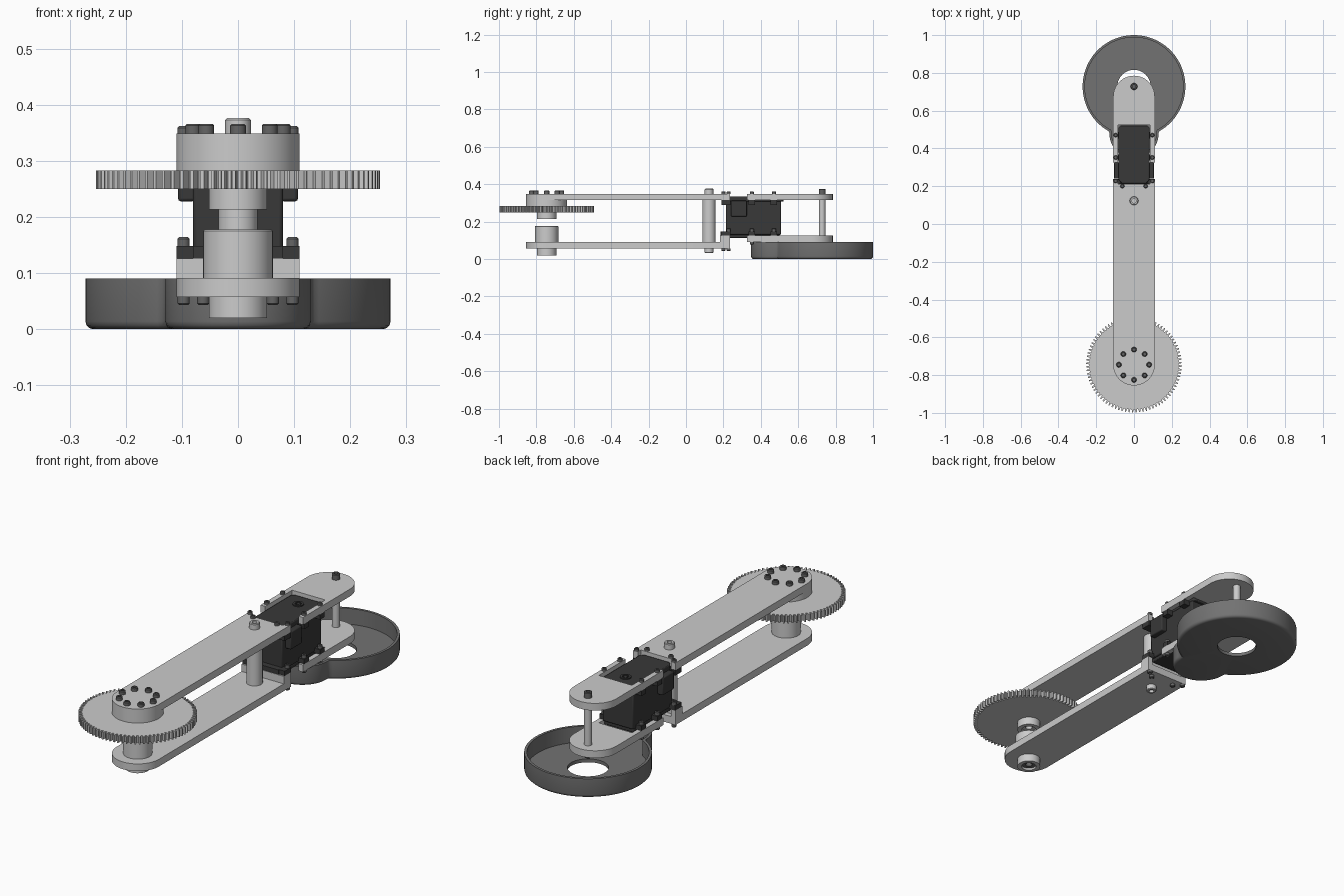
import bpy, bmesh
from math import sin, cos, pi, sqrt

if "Cube" in bpy.data.objects:
    bpy.data.objects.remove(bpy.data.objects["Cube"])


def material(name, v):
    m = bpy.data.materials.new(name)
    m.diffuse_color = (v, v, v, 1)
    m.use_nodes = True
    m.node_tree.nodes["Principled BSDF"].inputs["Base Color"].default_value = m.diffuse_color
    return m


RUBBER = material("dark_grey", 0.17)
BLACK = material("black_plastic", 0.04)
STEEL = material("dark_steel", 0.13)


def finish(name, bm, mat=None, bevel=0):
    bmesh.ops.recalc_face_normals(bm, faces=bm.faces)
    me = bpy.data.meshes.new(name)
    bm.to_mesh(me)
    bm.free()
    me.shade_smooth()
    me.set_sharp_from_angle(angle=0.6)
    ob = bpy.data.objects.new(name, me)
    bpy.context.collection.objects.link(ob)
    if mat:
        me.materials.append(mat)
    if bevel:
        b = ob.modifiers.new("bevel", 'BEVEL')
        b.width, b.segments = bevel, 2
    return ob


def loft(name, rings, closed=False, mat=None, bevel=0):
    """Skin matching rings of points; closed joins last to first, otherwise ends are capped."""
    bm = bmesh.new()
    vs = [[bm.verts.new(p) for p in r] for r in rings]
    n = len(vs[0])
    pairs = list(zip(vs, vs[1:])) + ([(vs[-1], vs[0])] if closed else [])
    for a, b in pairs:
        for i in range(n):
            j = (i + 1) % n
            bm.faces.new((a[i], a[j], b[j], b[i]))
    if not closed:
        bm.faces.new(vs[0])
        bm.faces.new(vs[-1])
    return finish(name, bm, mat, bevel)


def lathe(name, y, prof, x=0, n=40, closed=False, mat=None):
    rings = [[(x + r * cos(2 * pi * i / n), y + r * sin(2 * pi * i / n), z)
              for i in range(n)] for r, z in prof]
    return loft(name, rings, closed, mat)


def plate(name, pts, z0, z1, mat=None, bevel=0):
    return loft(name, [[(x, y, z) for x, y in pts] for z in (z0, z1)], mat=mat, bevel=bevel)


def box(name, x0, x1, y0, y1, z0, z1, mat=None, bevel=0):
    return plate(name, [(x0, y0), (x1, y0), (x1, y1), (x0, y1)], z0, z1, mat, bevel)


def screw(name, x, y, z, r, h, mat=STEEL):
    """Socket head screw seated at z; negative h points down."""
    s = 1 if h > 0 else -1
    lathe(name, y, [(r, z), (r, z + h - s * .003), (r - .003, z + h), (r * .5, z + h),
                    (r * .5, z + h * .4)], x, 24, mat=mat)


def arc(cy, r, a0, a1, n=28):
    return [(r * cos(a0 + (a1 - a0) * i / n), cy + r * sin(a0 + (a1 - a0) * i / n))
            for i in range(n + 1)]


W, N = 0.11, 0.086
HUB, POST, ROD = -0.745, 0.123, 0.728

# Long front arms, upper one notched for the motor
front_end = arc(HUB, W, pi, 2 * pi)
plate("upper_arm", front_end + [(W, .235), (N, .235), (N, .212), (-N, .212), (-N, .235), (-W, .235)],
      .315, .349)
plate("lower_arm", front_end + [(W, .235), (-W, .235)], .057, .091)
box("lower_arm_step", -W, W, .183, .212, .091, .126)
for s in (-1, 1):
    box("lower_arm_lug", min(s * N, s * W), max(s * N, s * W), .212, .235, .091, .126)

# Rear fork plates
fork = arc(.675, W, 0, pi) + [(-W, .325), (-N, .325), (-N, .525), (N, .525), (N, .325), (W, .325)]
plate("upper_fork", fork, .315, .349)
plate("lower_fork", fork, .092, .126)

# Spacer post and rear rod with end screws
lathe("spacer_post", POST, [(.035, .091), (.035, .315)])
lathe("rear_rod", ROD, [(.017, .126), (.017, .315)])
screw("post_top_screw", 0, POST, .349, .023, .027, None)
screw("post_bottom_screw", 0, POST, .057, .023, -.025, None)
screw("rod_top_screw", 0, ROD, .349, .018, .026)
screw("rod_bottom_screw", 0, ROD, .092, .018, -.026)

# Gear, its hub disc and bearings
T = 84
outline = []
for i in range(T):
    for f, r in ((0, .236), (.3, .237), (.45, .253), (.75, .253), (.9, .237)):
        a = 2 * pi * (i + f) / T
        outline.append((r * cos(a), HUB + r * sin(a)))
plate("gear", outline, .25, .283)
lathe("hub_disc", HUB, [(W, .283), (W, .315)], n=56)
lathe("gear_boss", HUB, [(.052, .25), (.052, .213), (.032, .213), (.032, .25)], closed=True)
lathe("gear_boss_core", HUB, [(.032, .25), (.032, .225), (.015, .225), (.015, .25)])
lathe("lower_bearing", HUB, [(.062, .091), (.062, .175), (.059, .178), (.035, .178), (.035, .091)],
      closed=True)
lathe("lower_flange", HUB, [(.052, .057), (.052, .02), (.033, .02), (.033, .057)], closed=True)
lathe("lower_flange_core", HUB, [(.033, .057), (.033, .03), (.015, .03), (.015, .057)], mat=STEEL)
for i in range(8):
    a = i * pi / 4
    screw("hub_screw", .08 * cos(a), HUB + .08 * sin(a), .349, .014, .017)

# Motor body, lid, base and output disc
box("motor_body", -.08, .08, .213, .508, .13, .313, BLACK, .006)
box("motor_base", -.076, .076, .22, .5, .112, .13, BLACK, .004)
lid = [(-.082, .235), (-.066, .215), (.066, .215), (.082, .235), (.082, .51), (.07, .522),
       (-.07, .522), (-.082, .51)]
plate("motor_lid", lid, .308, .334, BLACK, .004)
lathe("motor_output", .448, [(.024, .334), (.024, .339), (.014, .339), (.014, .334)], mat=BLACK)
lathe("motor_output_centre", .448, [(.009, .334), (.009, .338)], mat=BLACK)
for s in (-1, 1):
    xs = sorted((s * .076, s * .107))
    box("motor_side_housing", *xs, .24, .325, .228, .312, BLACK, .005)

# Motor mounting tabs and screws on both sides
for s in (-1, 1):
    for y in (.228, .352, .47):
        xs = sorted((s * .078, s * W))
        y0, y1 = (.19, .238) if y < .3 else (y - .017, y + .017)
        box("lower_tab", *xs, y0, y1, .126, .148, BLACK)
        box("upper_tab", *xs, y0, y1, .29, .315, BLACK)
        screw("upper_side_screw", s * .097, y, .349, .011, .013)
        screw("lower_side_screw", s * .097, y, .148, .011, .016)
        screw("under_side_screw", s * .097, y, .057 if y < .3 else .092, .011, -.014)
    screw("upper_front_screw", s * .062, .2, .349, .011, .013)
    screw("lower_front_screw", s * .062, .2, .057, .011, -.014)
box("front_flange", -.08, .08, .185, .215, .126, .148, BLACK)
box("upper_front_flange", -.08, .08, .19, .215, .29, .315, BLACK)


# Round open tray with a smaller lobe on its front edge and a hole in the floor
def tray_ring(off, z, n=180):
    ra, rb, d = .272 - off, .13 - off, .25
    pts = []
    for i in range(n):
        a = 2 * pi * i / n
        r, c, sn = ra, -sin(a), cos(a)
        if c > 0 and rb * rb > (d * sn) ** 2:
            r = max(r, d * c + sqrt(rb * rb - (d * sn) ** 2))
        pts.append((r * cos(a), ROD + r * sin(a), z))
    return pts


def hole_ring(z, n=180):
    return [(.088 * cos(2 * pi * i / n), ROD + .088 * sin(2 * pi * i / n), z) for i in range(n)]


loft("round_tray", [hole_ring(0), tray_ring(.014, 0), tray_ring(.007, .002), tray_ring(.002, .007),
                    tray_ring(0, .014), tray_ring(0, .09), tray_ring(.012, .09),
                    tray_ring(.012, .016), hole_ring(.016)], closed=True, mat=RUBBER)
